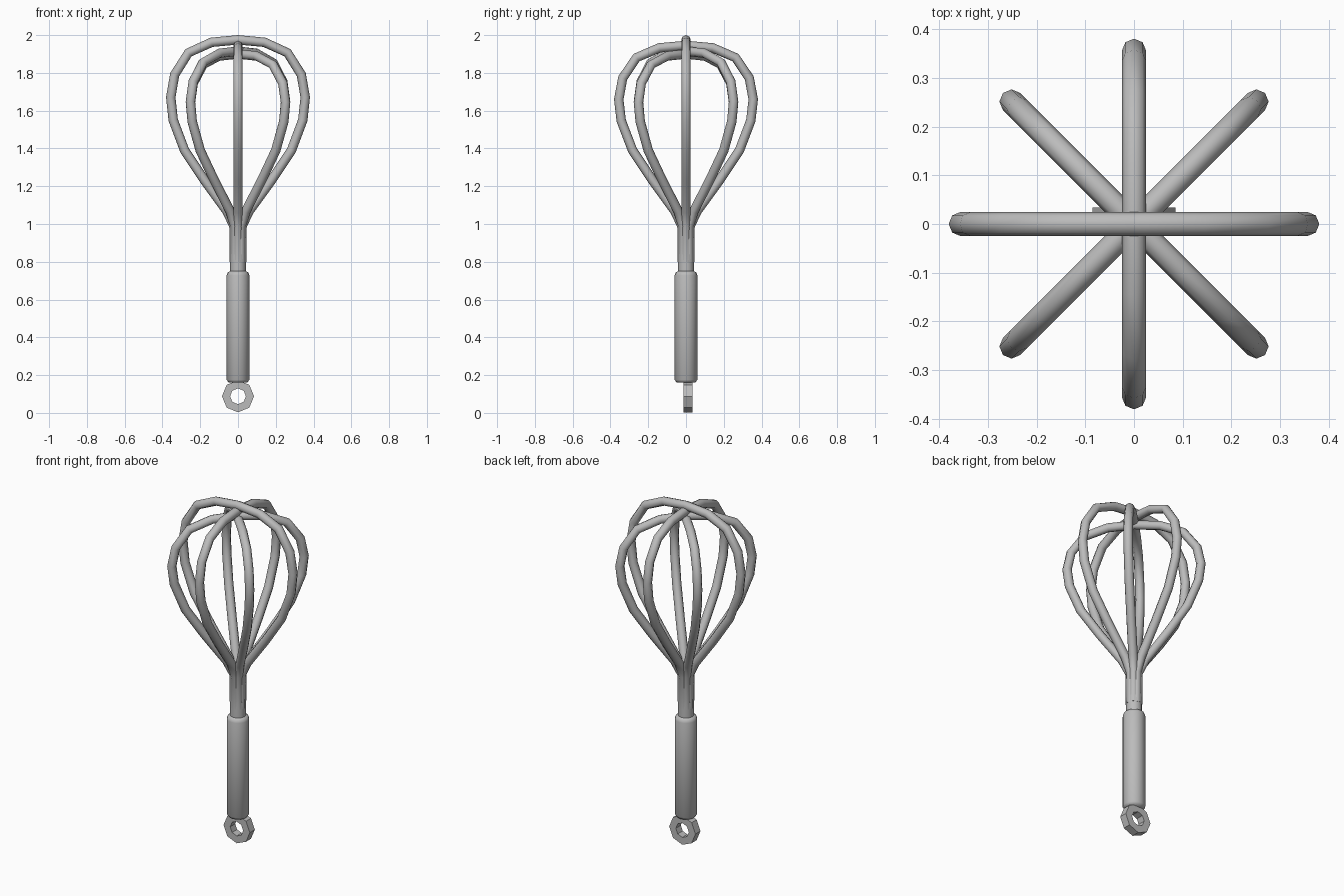
import bpy, bmesh, math
from mathutils import Matrix

if "Cube" in bpy.data.objects:
    bpy.data.objects.remove(bpy.data.objects["Cube"])

steel = bpy.data.materials.new("brushed_grey_steel")
steel.diffuse_color = (0.5, 0.5, 0.5, 1)
steel.use_nodes = True
steel.node_tree.nodes["Principled BSDF"].inputs["Base Color"].default_value = steel.diffuse_color


def finish(ob, angle=40):
    ob.data.materials.clear()
    ob.data.materials.append(steel)
    bpy.ops.object.select_all(action='DESELECT')
    ob.select_set(True)
    bpy.context.view_layer.objects.active = ob
    bpy.ops.object.shade_smooth_by_angle(angle=math.radians(angle))


def lathe(name, profile, sides, matrix=Matrix(), closed=False, angle=40):
    """Revolve (radius, height) points around z; open profiles get end caps."""
    bm = bmesh.new()
    rings = [[bm.verts.new((r * math.cos(2 * math.pi * i / sides),
                            r * math.sin(2 * math.pi * i / sides), z))
              for i in range(sides)] for r, z in profile]
    pairs = list(zip(rings, rings[1:]))
    if closed:
        pairs.append((rings[-1], rings[0]))
    else:
        bm.faces.new(rings[0][::-1])
        bm.faces.new(rings[-1])
    for a, b in pairs:
        for i in range(sides):
            j = (i + 1) % sides
            bm.faces.new((a[i], a[j], b[j], b[i]))
    bmesh.ops.recalc_face_normals(bm, faces=bm.faces)
    bm.transform(matrix)
    me = bpy.data.meshes.new(name)
    bm.to_mesh(me)
    bm.free()
    ob = bpy.data.objects.new(name, me)
    bpy.context.collection.objects.link(ob)
    finish(ob, angle)


# Half of a wire loop: (distance from axis, height)
HALF = [(0.019, 0.80), (0.022, 0.99), (0.06, 1.07), (0.18, 1.235), (0.283, 1.39),
        (0.343, 1.55), (0.356, 1.67), (0.335, 1.79), (0.262, 1.905), (0.14, 1.96)]


def wire_loop(name, degrees, top):
    path = [(-r, z) for r, z in HALF] + [(0, 1.973)] + HALF[::-1]
    k = (top - 0.025 - 1.5) / 0.473          # squash the upper part to this top
    c, s = math.cos(math.radians(degrees)), math.sin(math.radians(degrees))
    cu = bpy.data.curves.new(name, 'CURVE')
    cu.dimensions = '3D'
    cu.bevel_depth = 0.025
    cu.bevel_resolution = 2
    cu.use_fill_caps = True
    sp = cu.splines.new('POLY')
    sp.points.add(len(path) - 1)
    for p, (r, z) in zip(sp.points, path):
        z = z if z < 1.5 else 1.5 + (z - 1.5) * k
        p.co = (r * c, r * s, z, 1)
    ob = bpy.data.objects.new(name, cu)
    bpy.context.collection.objects.link(ob)
    bpy.ops.object.select_all(action='DESELECT')
    ob.select_set(True)
    bpy.context.view_layer.objects.active = ob
    bpy.ops.object.convert(target='MESH')
    finish(bpy.context.view_layer.objects.active, 50)


# Four crossing wire loops, each a little lower than the last
wire_loop("wire_loop_side", 0, 2.0)
wire_loop("wire_loop_front_back", 90, 1.97)
wire_loop("wire_loop_diagonal_a", 45, 1.94)
wire_loop("wire_loop_diagonal_b", 135, 1.925)

# Collar gripping the wires
lathe("collar", [(0.042, 0.72), (0.042, 0.84)], 12)

# Handle with softened ends
lathe("handle", [(0.05, 0.16), (0.06, 0.175), (0.06, 0.728), (0.055, 0.743), (0.043, 0.75)], 16, angle=60)

# Flat octagonal hanging ring, hole facing front
lathe("hanging_ring", [(0.085, -0.023), (0.085, 0.023), (0.042, 0.023), (0.042, -0.023)], 8,
      Matrix.Translation((0, 0.011, 0.088)) @ Matrix.Rotation(math.pi / 2, 4, 'X'),
      closed=True, angle=30)
